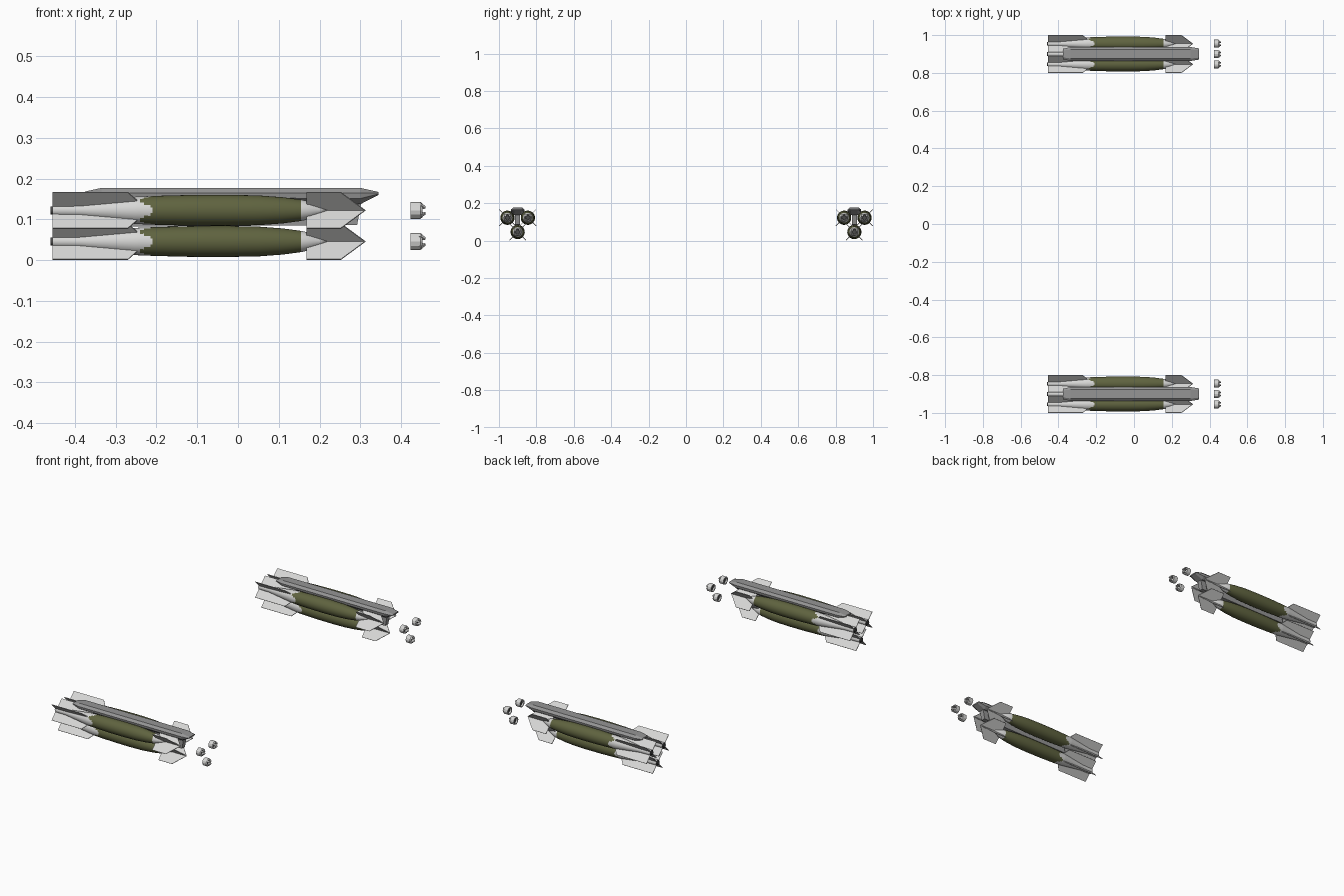
import bpy, bmesh, math
from mathutils import Matrix, Vector

if "Cube" in bpy.data.objects:
    bpy.data.objects.remove(bpy.data.objects["Cube"])


def mat(name, r, g, b):
    m = bpy.data.materials.new(name)
    m.diffuse_color = (r, g, b, 1)
    m.use_nodes = True
    m.node_tree.nodes["Principled BSDF"].inputs["Base Color"].default_value = m.diffuse_color
    return m


WHITE = mat("off_white", 0.68, 0.68, 0.67)
OLIVE = mat("olive_green", 0.115, 0.125, 0.05)
GREY = mat("rack_grey", 0.30, 0.30, 0.30)
DARK = mat("dark_grey", 0.07, 0.07, 0.07)


def finish(bm, name, mats, loc, smooth=False):
    bmesh.ops.recalc_face_normals(bm, faces=bm.faces)
    me = bpy.data.meshes.new(name)
    bm.to_mesh(me)
    bm.free()
    for m in mats:
        me.materials.append(m)
    ob = bpy.data.objects.new(name, me)
    ob.location = loc
    bpy.context.collection.objects.link(ob)
    if smooth:
        bpy.ops.object.select_all(action='DESELECT')
        ob.select_set(True)
        bpy.context.view_layer.objects.active = ob
        bpy.ops.object.shade_smooth_by_angle(angle=math.radians(35))
    return ob


def lathe(bm, pts, n, closed=False):
    """Revolve (x, r) points round the x axis."""
    rings = []
    for x, r in pts:
        if r == 0:
            rings.append([bm.verts.new((x, 0, 0))] * n)
        else:
            rings.append([bm.verts.new((x, r * math.cos(a), r * math.sin(a)))
                          for a in (2 * math.pi * i / n for i in range(n))])
    pairs = list(zip(rings, rings[1:]))
    if closed:
        pairs.append((rings[-1], rings[0]))
    for a, b in pairs:
        for i in range(n):
            j = (i + 1) % n
            vs = list(dict.fromkeys((a[i], a[j], b[j], b[i])))
            bm.faces.new(vs)


def plate(bm, outline, thick, angle):
    """Flat plate from an (x, radius) outline, turned round the x axis."""
    rot = Matrix.Rotation(angle, 4, 'X')
    sides = [[bm.verts.new(rot @ Vector((x, s * thick / 2, r))) for x, r in outline]
             for s in (-1, 1)]
    bm.faces.new(sides[0])
    bm.faces.new(sides[1][::-1])
    for i in range(len(outline)):
        j = (i + 1) % len(outline)
        bm.faces.new((sides[0][i], sides[0][j], sides[1][j], sides[1][i]))


def body_radius(x):
    # slim tail tube, cone, barrel, nose
    keys = [(-0.455, 0.015), (-0.39, 0.016), (-0.25, 0.0335), (-0.20, 0.0355),
            (-0.12, 0.0375), (-0.03, 0.038), (0.05, 0.0365), (0.11, 0.032),
            (0.155, 0.026), (0.175, 0.0215), (0.225, 0.0)]
    for (x0, r0), (x1, r1) in zip(keys, keys[1:]):
        if x <= x1:
            return r0 + (r1 - r0) * (x - x0) / (x1 - x0)
    return 0.0


def bomb(label, loc):
    # body with painted barrel; the tail paint edge is scalloped between fins
    xs = [-0.455, -0.42, -0.39, -0.32] + [-0.26 + 0.005 * i for i in range(12)]
    xs += [-0.16, -0.12, -0.075, -0.03, 0.01, 0.05, 0.08, 0.11, 0.135, 0.155, 0.175, 0.2]
    bm = bmesh.new()
    lathe(bm, [(-0.46, 0), (-0.46, 0.010), (-0.455, 0.010)]
          + [(x, body_radius(x)) for x in xs] + [(0.225, 0)], 32)
    for f in bm.faces:
        c = f.calc_center_median()
        edge = -0.25 + 0.04 * abs(math.cos(2 * math.atan2(c.z, c.y)))
        if edge < c.x < 0.155:
            f.material_index = 1
        elif c.x < -0.4545:
            f.material_index = 2
    finish(bm, label + "_body", [WHITE, OLIVE, DARK], loc, True)

    # four tail fins and four nose fins in an X
    R = 0.0625
    tail = [(-0.455, 0.005), (-0.455, R), (-0.27, R), (-0.247, 0.034), (-0.247, 0.005)]
    nose = [(0.168, 0.0), (0.168, R), (0.252, R), (0.312, 0.0)]
    for name, outline in (("tail_fins", tail), ("nose_fins", nose)):
        bm = bmesh.new()
        for k in range(4):
            plate(bm, outline, 0.003, math.radians(45 + 90 * k))
        finish(bm, label + "_" + name, [WHITE], loc)

    # separate nose collar: hollow ring, inner web and four prongs
    bm = bmesh.new()
    lathe(bm, [(0.423, 0.015), (0.423, 0.021), (0.447, 0.021), (0.452, 0.017),
               (0.447, 0.014)], 12, True)
    for k in range(4):
        plate(bm, [(0.444, 0.012), (0.444, 0.021), (0.449, 0.0205), (0.46, 0.011),
                   (0.456, 0.009)], 0.008, math.radians(45 + 90 * k))
    finish(bm, label + "_nose_collar", [WHITE], loc)
    bm = bmesh.new()
    lathe(bm, [(0.432, 0), (0.432, 0.016), (0.438, 0.016), (0.438, 0)], 12)
    finish(bm, label + "_collar_web", [DARK], loc)


def rack(label, y):
    # beam: cross-sections lofted along x as (x, scale y, top z, shoulder z, bottom z)
    secs = [(-0.375, 0.75, 0.168, 0.165, 0.160), (-0.335, 1, 0.177, 0.165, 0.142),
            (0.30, 1, 0.177, 0.165, 0.137), (0.345, 0.8, 0.167, 0.164, 0.160)]
    bm = bmesh.new()
    rings = []
    for x, s, top, mid, low in secs:
        half = [(0.024, top), (0.037, mid), (0.035, (mid + low) / 2), (0.02, low)]
        pts = half + [(-a, b) for a, b in reversed(half)]
        rings.append([bm.verts.new((x, a * s, b)) for a, b in pts])
    for a, b in zip(rings, rings[1:]):
        for i in range(8):
            j = (i + 1) % 8
            bm.faces.new((a[i], a[j], b[j], b[i]))
    bm.faces.new(rings[0])
    bm.faces.new(rings[-1])
    finish(bm, label + "_beam", [GREY], (0, y, 0))
    # keel hanging between the bombs
    bm = bmesh.new()
    plate(bm, [(-0.32, 0.15), (-0.29, 0.082), (0.292, 0.086), (0.302, 0.14),
               (0.30, 0.15)], 0.026, 0)
    finish(bm, label + "_keel", [GREY], (0, y, 0))


for side, y in (("near", -0.9), ("far", 0.9)):
    rack(side + "_rack", y)
    bomb(side + "_lower_bomb", (0, y, 0.0456))
    bomb(side + "_left_bomb", (0, y - 0.0545, 0.122))
    bomb(side + "_right_bomb", (0, y + 0.0545, 0.122))
